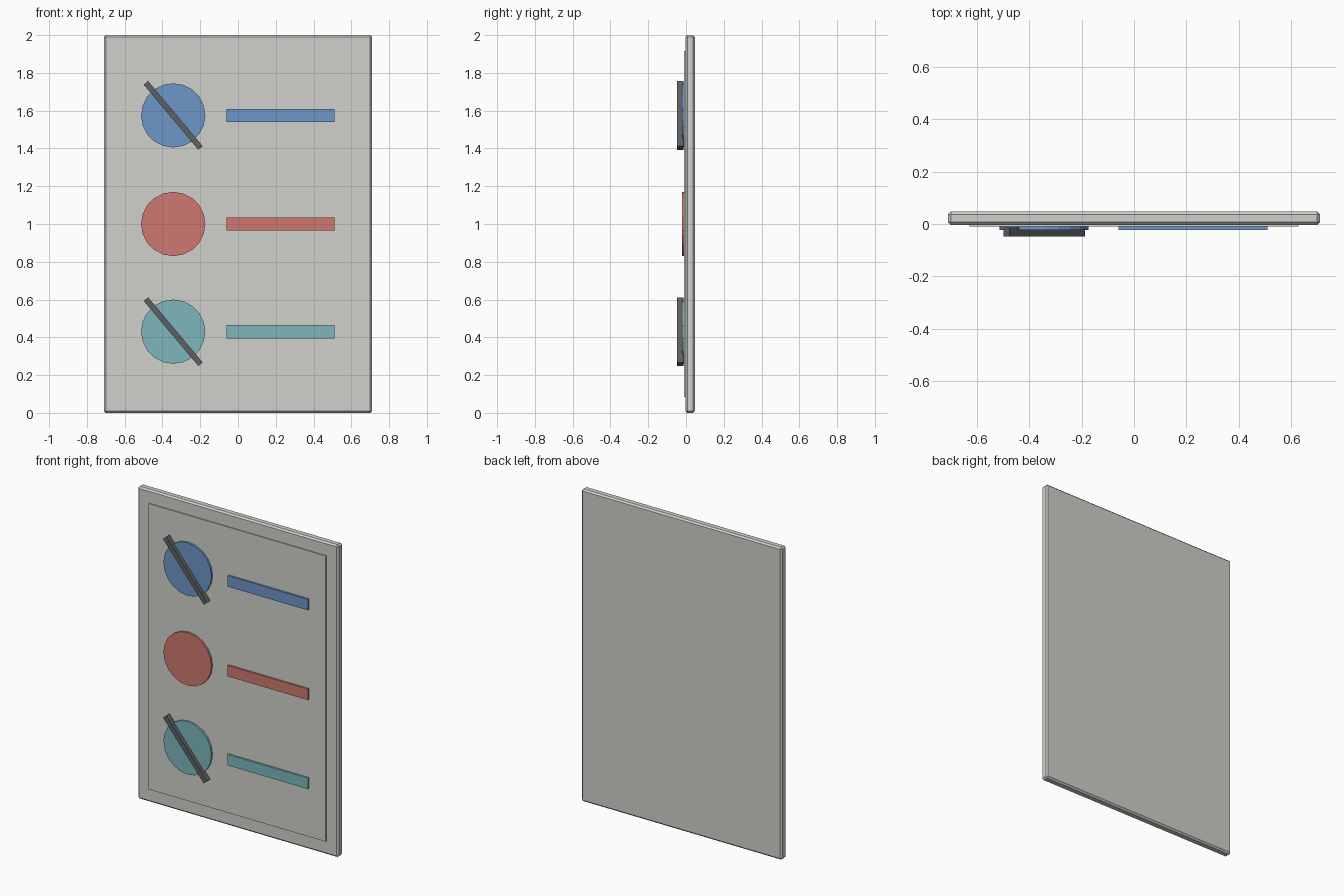
import bpy
import math

cube = bpy.data.objects.get("Cube")
if cube:
    bpy.data.objects.remove(cube, do_unlink=True)


def make_material(name, rgb):
    mat = bpy.data.materials.new(name)
    mat.use_nodes = True
    colour = (*rgb, 1.0)
    mat.diffuse_color = colour
    mat.node_tree.nodes["Principled BSDF"].inputs["Base Color"].default_value = colour
    return mat


grey = make_material("light grey", (0.63, 0.63, 0.60))
blue = make_material("blue", (0.155, 0.305, 0.57))
red = make_material("red", (0.62, 0.19, 0.16))
teal = make_material("teal", (0.205, 0.47, 0.50))
dark = make_material("dark grey", (0.11, 0.115, 0.12))


def finish(name, mat):
    obj = bpy.context.object
    obj.name = name
    obj.data.materials.append(mat)
    bpy.ops.object.transform_apply(location=False, rotation=True, scale=True)
    return obj


def box(name, mat, x, z, width, height, front, back, tilt=0.0):
    """Box facing the front, spanning depth front..back, turned about y."""
    bpy.ops.mesh.primitive_cube_add(size=1, location=(x, (front + back) / 2, z),
                                    rotation=(0, tilt, 0))
    bpy.context.object.scale = (width, back - front, height)
    return finish(name, mat)


def disc(name, mat, x, z, radius, front, back):
    bpy.ops.mesh.primitive_cylinder_add(vertices=20, radius=radius, depth=back - front,
                                        location=(x, (front + back) / 2, z),
                                        rotation=(math.pi / 2, 0, 0))
    return finish(name, mat)


# Backing board with chamfered edges
board = box("board", grey, 0, 1, 1.42, 2.0, -0.003, 0.047)
bevel = board.modifiers.new("chamfer", 'BEVEL')
bevel.width = 0.01
bevel.segments = 1

# Thin raised sheet on the front
box("front_sheet", grey, 0, 1, 1.256, 1.83, -0.01, 0.0)

# Three rows: round icon, label strip, and a slash across the outer two
rows = [("upper", blue, 1.575, True),
        ("middle", red, 1.0, False),
        ("lower", teal, 0.43, True)]
for row, mat, z, crossed in rows:
    disc(row + "_icon", mat, -0.343, z, 0.17, -0.022, -0.006)
    box(row + "_label_strip", mat, 0.225, z, 0.57, 0.07, -0.022, -0.006)
    if crossed:
        box(row + "_slash", dark, -0.343, z, 0.45, 0.03, -0.047, -0.013,
            math.radians(50))
